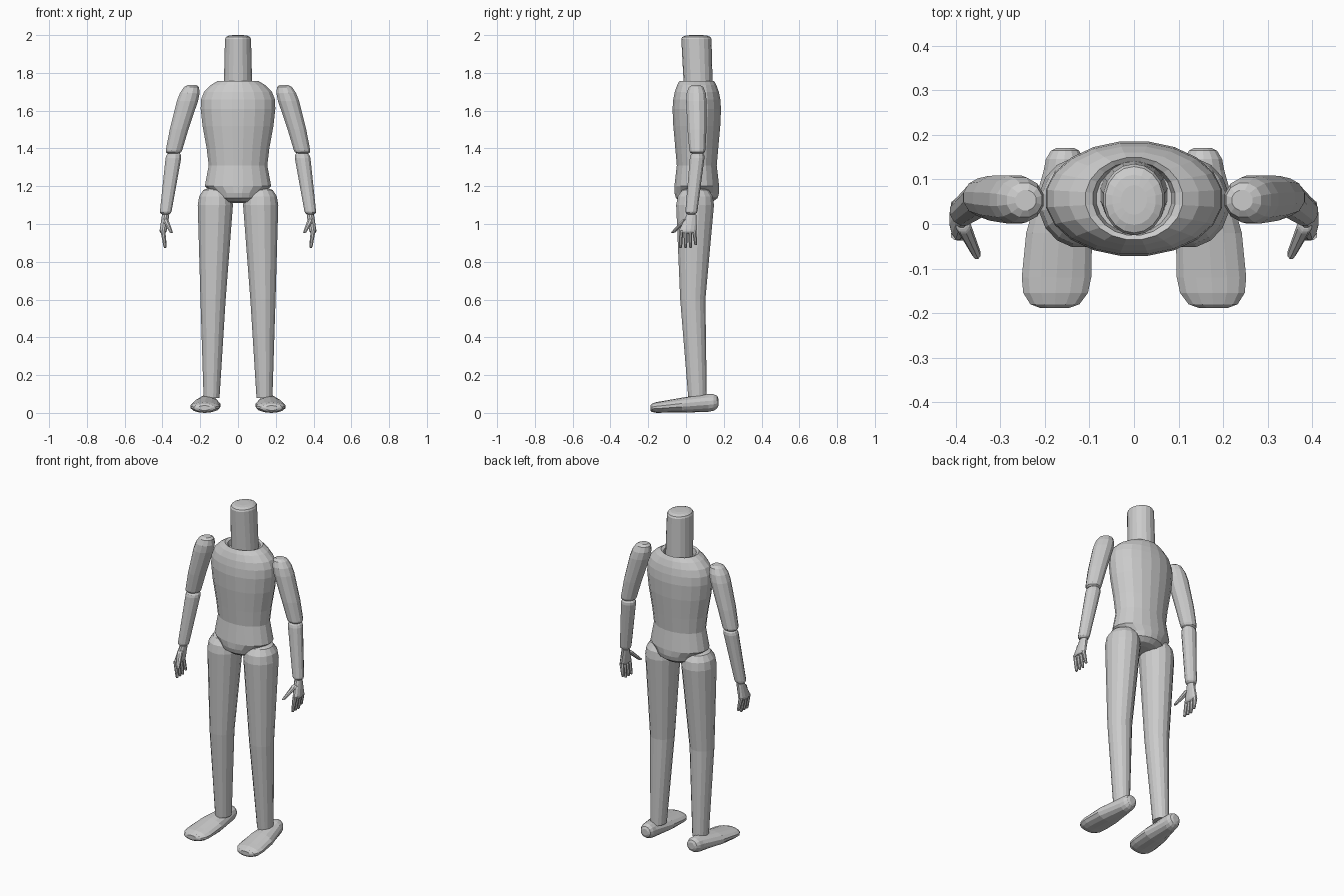
import bpy
import bmesh
import math
from mathutils import Vector

cube = bpy.data.objects.get("Cube")
if cube:
    bpy.data.objects.remove(cube)

grey = bpy.data.materials.new("plain grey")
grey.use_nodes = True
colour = (0.6, 0.6, 0.6, 1)
grey.diffuse_color = colour
grey.node_tree.nodes["Principled BSDF"].inputs["Base Color"].default_value = colour


def dome(end, before, height):
    """Rings that round off the end of a tube, following its direction."""
    (centre, width, depth), direction = end, (end[0] - before[0]).normalized()
    rings = []
    for degrees in (30, 60, 80):
        angle = math.radians(degrees)
        shrink = math.sqrt(math.cos(angle))
        offset = direction * height * math.sin(angle)
        rings.append((centre + offset, width * shrink, depth * shrink))
    return rings


def tube(name, keys, start_dome=0, end_dome=0, sides=12, lengthwise=False, mirror=1):
    """Skin elliptical rings (x, y, z, half width, half depth), rounding the ends."""
    rings = [(Vector(key[:3]), key[3], key[4]) for key in keys]
    first = dome(rings[0], rings[1], start_dome) if start_dome else []
    last = dome(rings[-1], rings[-2], end_dome) if end_dome else []
    bm = bmesh.new()
    loops = []
    for centre, width, depth in first[::-1] + rings + last:
        loop = []
        for i in range(sides):
            angle = math.tau * (i + 0.5) / sides
            across, along = width * math.cos(angle), depth * math.sin(angle)
            offset = Vector((across, 0, along) if lengthwise else (across, along, 0))
            point = centre + offset
            point.x *= mirror
            loop.append(bm.verts.new(point))
        loops.append(loop)
    for low, high in zip(loops, loops[1:]):
        for i in range(sides):
            bm.faces.new((low[i - 1], low[i], high[i], high[i - 1]))
    bm.faces.new(loops[0])
    bm.faces.new(loops[-1])
    bmesh.ops.recalc_face_normals(bm, faces=bm.faces)
    mesh = bpy.data.meshes.new(name)
    bm.to_mesh(mesh)
    bm.free()
    mesh.materials.append(grey)
    bpy.context.collection.objects.link(bpy.data.objects.new(name, mesh))


# Torso with a tapered pelvis and a sunken collar around the neck
torso_profile = (
    (1.165, 0.135, 0.12), (1.2, 0.178, 0.12), (1.31, 0.157, 0.107),
    (1.4, 0.168, 0.115), (1.52, 0.19, 0.126), (1.61, 0.2, 0.13),
    (1.66, 0.198, 0.126), (1.7, 0.182, 0.118), (1.735, 0.147, 0.105),
    (1.757, 0.11, 0.093), (1.75, 0.093, 0.083), (1.72, 0.085, 0.078),
)
tube("torso", [(0, 0.057, z, width, depth) for z, width, depth in torso_profile],
     start_dome=0.055, sides=20)

# Neck post with a bevelled cap
tube("neck_post", [(0, 0.066, 1.7, 0.077, 0.076), (0, 0.055, 1.98, 0.07, 0.08)],
     end_dome=0.02, sides=18)

for side, mirror in (("left", 1), ("right", -1)):
    # Leg in two sections meeting at the knee
    knee = (0.132, 0.036, 0.6, 0.068, 0.068)
    hip = (0.12, 0.048, 1.1, 0.095, 0.102)
    ankle = (0.14, 0.061, 0.08, 0.043, 0.05)
    tube(side + "_thigh", [knee, hip], end_dome=0.092, sides=16, mirror=mirror)
    tube(side + "_shin", [ankle, knee], sides=16, mirror=mirror)

    # Foot, skinned from toe to heel
    toe = (0.174, -0.12, 0.032, 0.08, 0.031)
    instep = (0.168, -0.02, 0.041, 0.076, 0.04)
    heel = (0.158, 0.12, 0.053, 0.046, 0.047)
    tube(side + "_foot", [toe, instep, heel], start_dome=0.07, end_dome=0.052,
         sides=14, lengthwise=True, mirror=mirror)

    # Arm in two sections meeting at the elbow
    upper_elbow = (0.339, 0.06, 1.39, 0.045, 0.044)
    biceps = (0.312, 0.058, 1.5, 0.051, 0.052)
    shoulder = (0.268, 0.055, 1.65, 0.058, 0.056)
    tube(side + "_upper_arm", [upper_elbow, biceps, shoulder],
         start_dome=0.02, end_dome=0.09, mirror=mirror)
    wrist = (0.382, 0.029, 1.07, 0.032, 0.033)
    lower_elbow = (0.342, 0.059, 1.35, 0.043, 0.04)
    tube(side + "_forearm", [wrist, lower_elbow],
         start_dome=0.02, end_dome=0.03, mirror=mirror)

    # Hand: palm, thumb and four slightly spread, inward-curled fingers
    knuckles = (0.395, 0.012, 0.97, 0.02, 0.048)
    palm_top = (0.383, 0.029, 1.05, 0.02, 0.026)
    tube(side + "_palm", [knuckles, palm_top], start_dome=0.02, mirror=mirror)
    thumb_tip = (0.355, -0.064, 0.96, 0.01, 0.013)
    thumb_base = (0.383, -0.005, 1.02, 0.017, 0.018)
    tube(side + "_thumb", [thumb_tip, thumb_base], start_dome=0.01, end_dome=0.01,
         sides=8, mirror=mirror)
    for i, finger in enumerate(("little", "ring", "middle", "index")):
        y = 0.044 - 0.023 * i
        tip_z = 0.9 if finger == "little" else 0.885
        tip = (0.387, y * 1.15, tip_z, 0.009, 0.009)
        base = (0.398, y, 0.965, 0.014, 0.012)
        tube(side + "_" + finger + "_finger", [tip, base], start_dome=0.012,
             sides=8, mirror=mirror)
